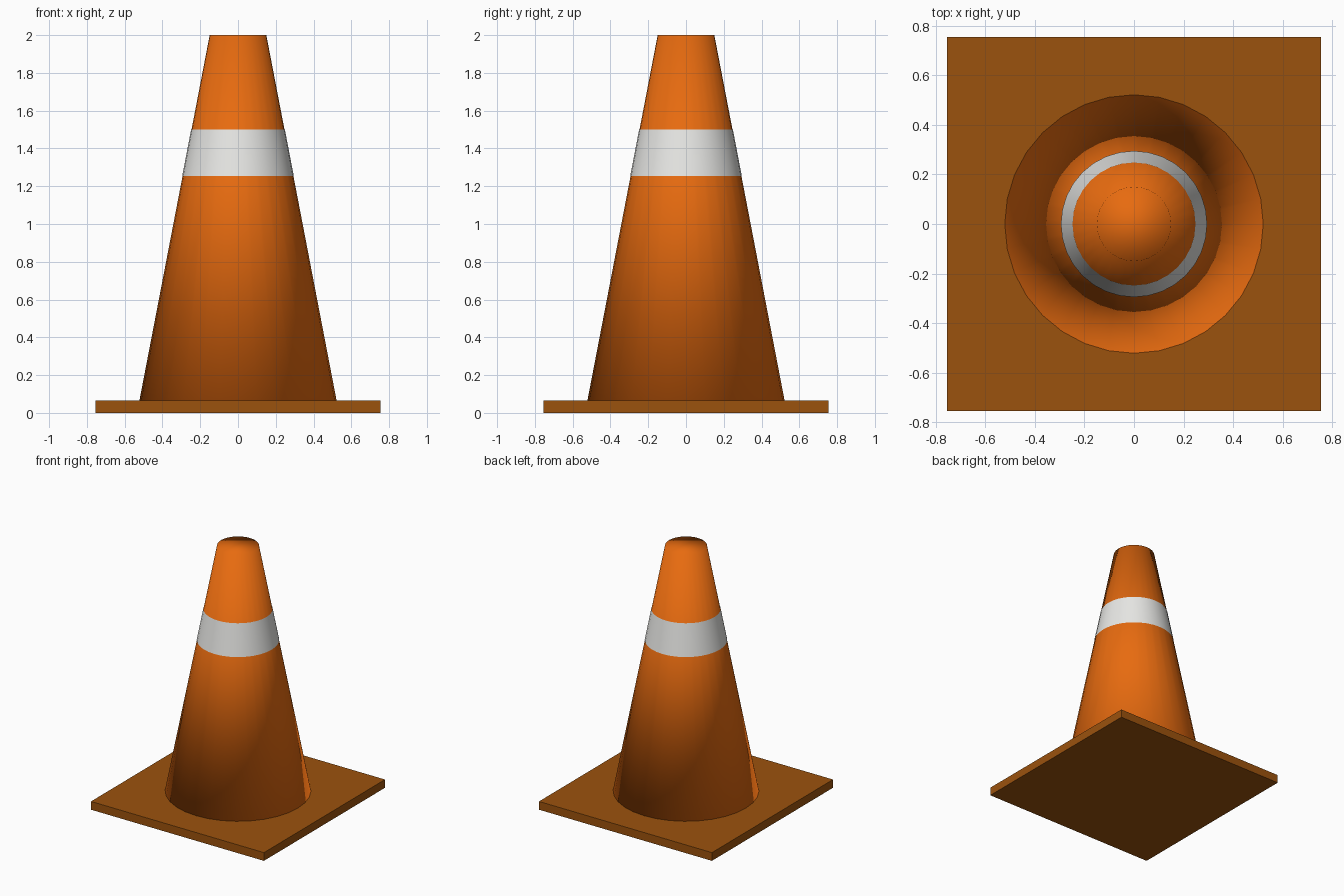
import bpy

if "Cube" in bpy.data.objects:
    bpy.data.objects.remove(bpy.data.objects["Cube"])

SIDES = 32
BASE_TOP = 0.065


def material(name, color):
    mat = bpy.data.materials.new(name)
    mat.diffuse_color = (*color, 1.0)
    mat.use_nodes = True
    mat.node_tree.nodes["Principled BSDF"].inputs["Base Color"].default_value = mat.diffuse_color
    return mat


orange = material("bright orange", (0.82, 0.15, 0.005))
brown = material("dark orange", (0.33, 0.085, 0.004))
white = material("off white", (0.80, 0.80, 0.78))


def cone_radius(z):
    """Radius of the cone body at height z."""
    return 0.15 + (2.0 - z) * (0.522 - 0.15) / (2.0 - BASE_TOP)


def frustum(name, z0, z1, offset, mat, caps):
    """Smooth ring of the cone between two heights, pushed out by offset."""
    bpy.ops.mesh.primitive_cone_add(
        vertices=SIDES, radius1=cone_radius(z0) + offset,
        radius2=cone_radius(z1) + offset, depth=z1 - z0,
        end_fill_type=caps, location=(0, 0, (z0 + z1) / 2))
    obj = bpy.context.object
    obj.name = name
    obj.data.materials.append(mat)
    bpy.ops.object.shade_smooth()
    return obj


# square base plate
bpy.ops.mesh.primitive_cube_add(size=1, location=(0, 0, BASE_TOP / 2))
base = bpy.context.object
base.name = "base_plate"
base.scale = (1.51, 1.51, BASE_TOP)
bpy.ops.object.transform_apply(scale=True)
base.data.materials.append(brown)

# closed cone body, shaded softly over its rims, sunk slightly into the plate
frustum("cone_body", BASE_TOP - 0.005, 2.0, 0.0, orange, 'NGON')

# thin reflective band
frustum("reflective_band", 1.255, 1.5, 0.002, white, 'NOTHING')
